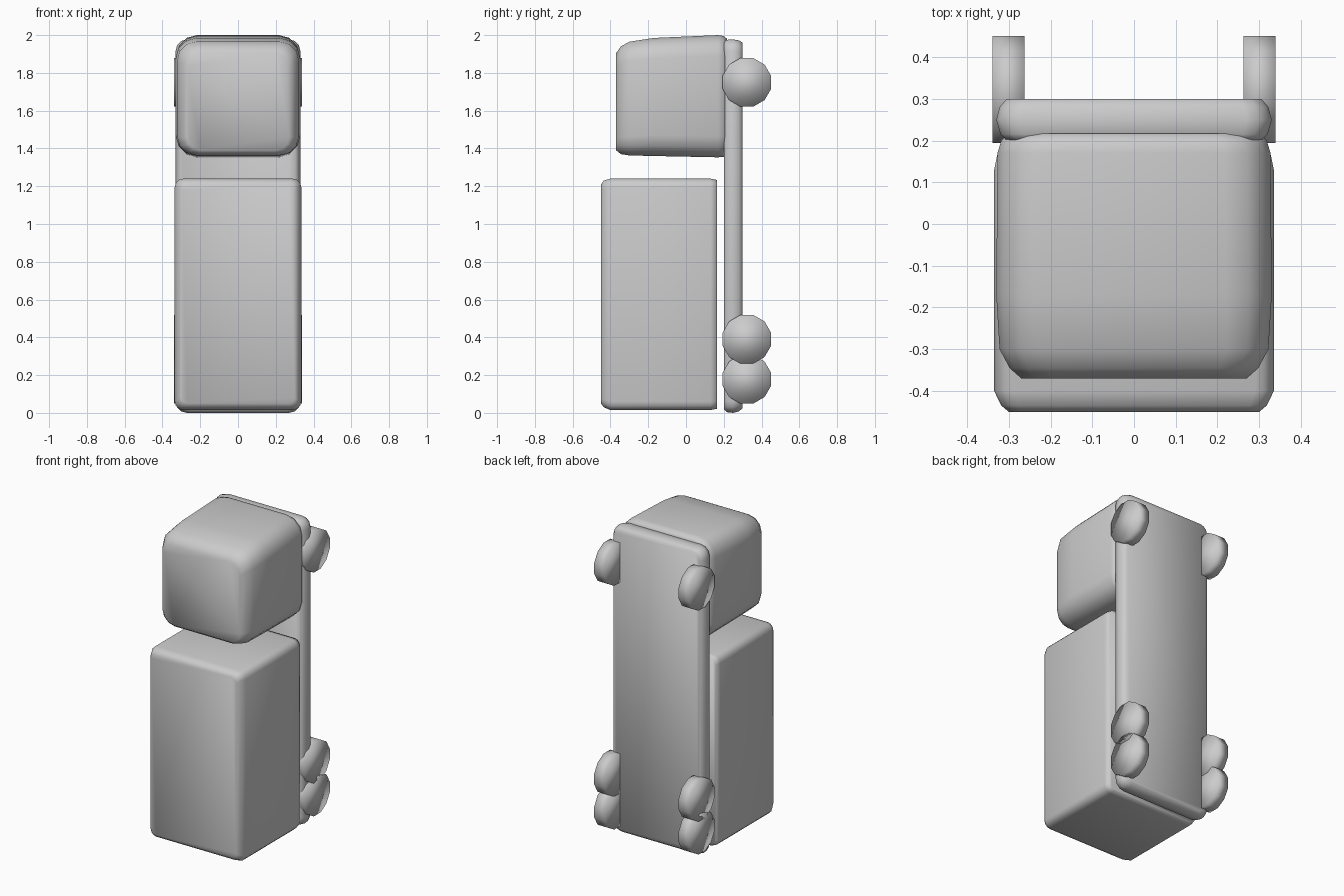
import bpy, bmesh, math

if "Cube" in bpy.data.objects:
    bpy.data.objects.remove(bpy.data.objects["Cube"])

grey = bpy.data.materials.new("plain grey")
grey.diffuse_color = (0.6, 0.6, 0.6, 1)
grey.use_nodes = True
grey.node_tree.nodes["Principled BSDF"].inputs["Base Color"].default_value = grey.diffuse_color


def finish(bm, name):
    bmesh.ops.recalc_face_normals(bm, faces=bm.faces)
    for f in bm.faces:
        f.smooth = True
    mesh = bpy.data.meshes.new(name)
    bm.to_mesh(mesh)
    bm.free()
    mesh.materials.append(grey)
    obj = bpy.data.objects.new(name, mesh)
    bpy.context.collection.objects.link(obj)
    return obj


def rounded_ring(y, half, z0, z1, r, steps=3):
    """Rounded rectangle in the xz plane at depth y."""
    pts = []
    corners = ((half - r, z1 - r), (r - half, z1 - r),
               (r - half, z0 + r), (half - r, z0 + r))
    for i, (cx, cz) in enumerate(corners):
        for s in range(steps + 1):
            a = math.pi / 2 * (i + s / steps)
            pts.append((cx + r * math.cos(a), y, cz + r * math.sin(a)))
    return pts


def rounded_block(name, rings):
    """Loft rounded rectangles from front to back and cap both ends."""
    bm = bmesh.new()
    loops = [[bm.verts.new(p) for p in rounded_ring(*ring)] for ring in rings]
    for a, b in zip(loops, loops[1:]):
        n = len(a)
        for i in range(n):
            bm.faces.new((a[i], a[(i + 1) % n], b[(i + 1) % n], b[i]))
    bm.faces.new(loops[0])
    bm.faces.new(loops[-1])
    return finish(bm, name)


# Each ring: depth y, half width, bottom z, top z, corner radius
rounded_block("cargo_box", [
    (-0.45, 0.30, 0.05, 1.21, 0.03),
    (-0.435, 0.318, 0.03, 1.23, 0.04),
    (-0.40, 0.335, 0.015, 1.24, 0.045),
    (0.13, 0.335, 0.015, 1.24, 0.045),
    (0.165, 0.328, 0.022, 1.233, 0.04),
])

rounded_block("cab", [
    (-0.37, 0.27, 1.39, 1.905, 0.07),
    (-0.345, 0.298, 1.37, 1.94, 0.09),
    (-0.30, 0.322, 1.363, 1.965, 0.10),
    (-0.17, 0.33, 1.36, 1.985, 0.11),
    (0.17, 0.327, 1.353, 2.0, 0.11),
    (0.20, 0.318, 1.356, 1.995, 0.11),
    (0.217, 0.30, 1.37, 1.98, 0.10),
])

# Long flat frame joining cab and cargo
rounded_block("chassis", [
    (0.20, 0.305, 0.02, 1.965, 0.05),
    (0.215, 0.32, 0.004, 1.975, 0.06),
    (0.25, 0.33, 0.0, 1.977, 0.06),
    (0.28, 0.322, 0.008, 1.972, 0.06),
    (0.30, 0.305, 0.025, 1.96, 0.05),
])

# Three wheels on each side, twelve-sided
for side, label in ((-1, "left"), (1, "right")):
    for axle, z in (("front", 1.75), ("middle", 0.39), ("rear", 0.178)):
        bm = bmesh.new()
        bmesh.ops.create_cone(bm, cap_ends=True, segments=12,
                              radius1=0.133, radius2=0.133, depth=0.077)
        for v in bm.verts:
            x, y, h = v.co
            a = math.pi / 12
            v.co = (h, x * math.cos(a) - y * math.sin(a),
                    x * math.sin(a) + y * math.cos(a))
        wheel = finish(bm, f"{axle}_wheel_{label}")
        wheel.location = (side * 0.301, 0.322, z)
